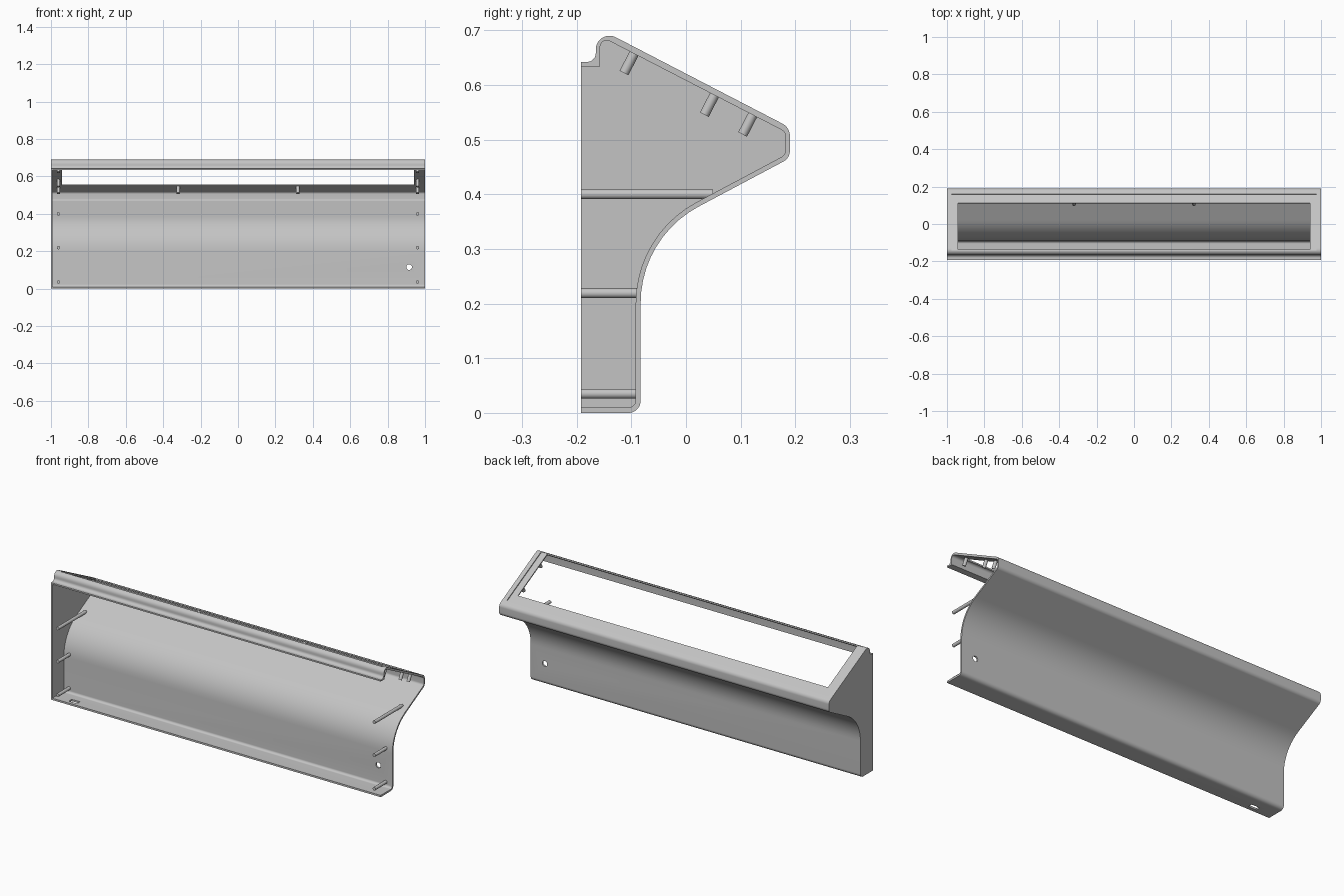
import bpy, math
from mathutils import Vector, Matrix

cube = bpy.data.objects.get("Cube")
if cube:
    bpy.data.objects.remove(cube, do_unlink=True)

grey = bpy.data.materials.new("light_grey")
grey.use_nodes = True
COLOUR = (0.55, 0.55, 0.55, 1)
grey.diffuse_color = COLOUR
grey.node_tree.nodes["Principled BSDF"].inputs["Base Color"].default_value = COLOUR


def rounded(corners, steps=10):
    """Turn (y, z, radius) corners into an open path with filleted corners."""
    path = []
    for i, (y, z, r) in enumerate(corners):
        p = Vector((y, z))
        if r == 0:
            path.append(p)
            continue
        a = (Vector(corners[i - 1][:2]) - p).normalized()
        b = (Vector(corners[i + 1][:2]) - p).normalized()
        half = a.angle(b) / 2
        centre = p + (a + b).normalized() * r / math.sin(half)
        start = p + a * r / math.tan(half) - centre
        end = p + b * r / math.tan(half) - centre
        sweep = start.angle_signed(end)
        for k in range(steps + 1):
            t = -sweep * k / steps
            path.append(centre + Matrix.Rotation(t, 2) @ start)
    return path


def extrude_x(name, path, x0, x1):
    """Extrude a closed y-z outline along x."""
    n = len(path)
    verts = [(x, p.x, p.y) for x in (x0, x1) for p in path]
    faces = [list(range(n))[::-1], list(range(n, 2 * n))]
    faces += [(i, (i + 1) % n, n + (i + 1) % n, n + i) for i in range(n)]
    mesh = bpy.data.meshes.new(name)
    mesh.from_pydata(verts, [], faces)
    mesh.materials.append(grey)
    ob = bpy.data.objects.new(name, mesh)
    bpy.context.collection.objects.link(ob)
    activate(ob)
    bpy.ops.object.mode_set(mode='EDIT')
    bpy.ops.mesh.select_all(action='SELECT')
    bpy.ops.mesh.normals_make_consistent(inside=False)
    bpy.ops.object.mode_set(mode='OBJECT')
    return ob


def activate(ob):
    bpy.ops.object.select_all(action='DESELECT')
    ob.select_set(True)
    bpy.context.view_layer.objects.active = ob


def smooth(ob):
    activate(ob)
    bpy.ops.object.shade_smooth_by_angle(angle=math.radians(30))


def rod(name, a, b, radius):
    """Cylinder between two points."""
    a, b = Vector(a), Vector(b)
    bpy.ops.mesh.primitive_cylinder_add(vertices=20, radius=radius, depth=(b - a).length)
    ob = bpy.context.object
    ob.name = name
    ob.matrix_world = Matrix.Translation((a + b) / 2) @ (b - a).to_track_quat('Z', 'Y').to_matrix().to_4x4()
    ob.data.materials.append(grey)
    smooth(ob)
    return ob


def box(name, centre, size, tilt=0):
    bpy.ops.mesh.primitive_cube_add(size=1, location=centre, rotation=(tilt, 0, 0))
    ob = bpy.context.object
    ob.name = name
    ob.scale = size
    ob.data.materials.append(grey)
    return ob


def cut(target, cutter):
    cutter.hide_render = True
    activate(target)
    mod = target.modifiers.new("cut", 'BOOLEAN')
    mod.object = cutter
    mod.operation = 'DIFFERENCE'
    mod.solver = 'EXACT'
    bpy.ops.object.modifier_apply(modifier=mod.name)
    bpy.data.objects.remove(cutter, do_unlink=True)


FRONT = -0.192
SLOPE = 0.518
TILT = -math.atan(SLOPE)
NORMAL = Vector((0, -math.sin(TILT), math.cos(TILT)))


def panel_z(y):
    return 0.522 + (0.19 - y) * SLOPE


# Outer and inner cross-section of the housing, bottom lip round to top lip
outer = rounded([(FRONT, 0, 0), (-0.083, 0, 0.022), (-0.083, 0.321, 0.2),
                 (0.19, 0.466, 0.022), (0.19, 0.522, 0.025),
                 (-0.165, 0.706, 0.025), (-0.165, 0.642, 0.016), (FRONT, 0.642, 0)])
inner = rounded([(FRONT, 0.01, 0), (-0.092, 0.01, 0.013), (-0.092, 0.326, 0.209),
                 (0.182, 0.472, 0.014), (0.182, 0.514, 0.014),
                 (-0.157, 0.689, 0.012), (-0.157, 0.634, 0), (FRONT, 0.634, 0)])
housing = extrude_x("housing_shell", outer + inner[::-1], -0.992, 1)

# Closed end on one side only
smooth(extrude_x("end_panel", outer, -1, -0.992))

# Shallow recess and window in the sloping top
cut(housing, box("recess_cutter", Vector((0, 0.01, panel_z(0.01))) + NORMAL * 0.015,
                 (1.95, 0.338, 0.04), TILT))
cut(housing, box("window_cutter", (0, -0.01, panel_z(-0.01)), (1.88, 0.282, 0.06), TILT))

# Cable hole in the back and slot in the floor
cut(housing, rod("hole_cutter", (0.915, -0.12, 0.115), (0.915, -0.05, 0.115), 0.015))
cut(housing, box("slot_cutter", (-0.88, -0.16, 0), (0.05, 0.025, 0.06)))
smooth(housing)

# Mounting posts running from the back wall to the open front
for side in (-1, 1):
    for z, back in ((0.4, 0.049), (0.219, -0.088), (0.035, -0.088)):
        rod("mounting_post", (side * 0.96, FRONT, z), (side * 0.96, back, z), 0.009)

    # Short pegs under the sloping top
    for x, y in ((0.96, -0.09), (0.96, 0.057), (0.96, 0.127), (0.32, 0.127)):
        top = Vector((side * x, y, panel_z(y))) - NORMAL * 0.008
        rod("panel_peg", top, top - NORMAL * 0.043, 0.009)
